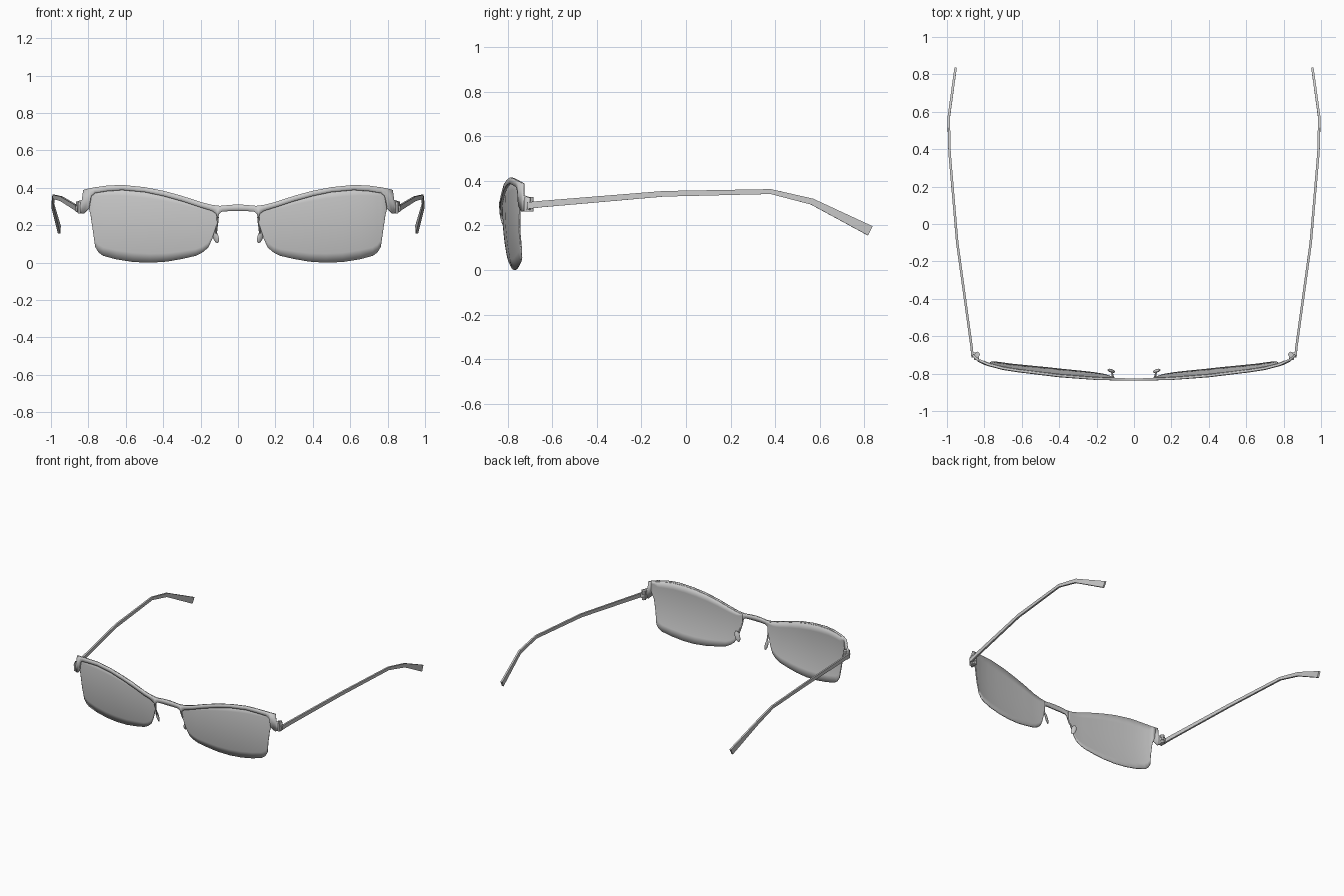
import bpy, bmesh, math
from mathutils import Vector, Matrix

if "Cube" in bpy.data.objects:
    bpy.data.objects.remove(bpy.data.objects["Cube"])

# Half profiles: brow (x, top z, bottom z), lens lower edge (x, z), wrap in plan (x, y)
BROW = [(0, .311, .275), (.05, .308, .275), (.085, .304, .273), (.1, .304, .262), (.108, .305, .235),
        (.118, .306, .262), (.14, .309, .277), (.2, .324, .295), (.3, .357, .328), (.4, .384, .356),
        (.5, .403, .377), (.62, .415, .388), (.7, .411, .382), (.765, .402, .372), (.785, .398, .355),
        (.797, .396, .29), (.825, .388, .262), (.832, .335, .265), (.862, .325, .27)]
LENS = [(.105, .235), (.115, .2), (.139, .123), (.16, .08), (.19, .055), (.225, .037), (.3, .02),
        (.38, .006), (.47, 0), (.56, .004), (.65, .018), (.72, .037), (.745, .055), (.763, .085),
        (.775, .17), (.788, .26), (.805, .32)]
WRAP = [(0, -.838), (.2, -.834), (.4, -.822), (.6, -.801), (.7, -.785), (.78, -.763), (.83, -.738), (.865, -.705)]


def interp(table, x, k=1):
    for a, b in zip(table, table[1:]):
        if x <= b[0]:
            return a[k] + (b[k] - a[k]) * (x - a[0]) / (b[0] - a[0])
    return table[-1][k]


def wrap(x, z, back=0):
    return (x, interp(WRAP, x) + .42 * (z - .28) ** 2 + back, z)


def finish(name, bm, thick=0, angle=30):
    bmesh.ops.recalc_face_normals(bm, faces=bm.faces)
    me = bpy.data.meshes.new(name)
    bm.to_mesh(me)
    bm.free()
    ob = bpy.data.objects.new(name, me)
    bpy.context.collection.objects.link(ob)
    m = ob.modifiers.new("mirror", 'MIRROR')
    m.use_clip = True
    m.merge_threshold = .0005
    if thick:
        s = ob.modifiers.new("thickness", 'SOLIDIFY')
        s.thickness = thick
        s.offset = 0
    bpy.ops.object.select_all(action='DESELECT')
    ob.select_set(True)
    bpy.context.view_layer.objects.active = ob
    bpy.ops.object.shade_smooth_by_angle(angle=math.radians(angle))
    return ob


def sheet(name, cols, rows, back, thick):
    """Wrapped panel from columns of (x, top z, bottom z)."""
    bm = bmesh.new()
    grid = [[bm.verts.new(wrap(x, t + (b - t) * i / rows, back)) for i in range(rows + 1)]
            for x, t, b in cols]
    for c, d in zip(grid, grid[1:]):
        for i in range(rows):
            bm.faces.new((c[i], c[i + 1], d[i + 1], d[i]))
    return finish(name, bm, thick)


def sweep(name, path, sides=4):
    """Bar along points of (x, y, z, width, height)."""
    bm = bmesh.new()
    pts = [Vector(p[:3]) for p in path]
    rings = []
    for i, p in enumerate(path):
        t = (pts[min(i + 1, len(pts) - 1)] - pts[max(i - 1, 0)]).normalized()
        side = t.cross(Vector((0, 0, 1))).normalized()
        up = side.cross(t)
        r = .5 / math.cos(math.pi / sides)
        ring = []
        for k in range(sides):
            a = 2 * math.pi * (k + .5) / sides
            ring.append(bm.verts.new(pts[i] + side * p[3] * r * math.cos(a) + up * p[4] * r * math.sin(a)))
        rings.append(ring)
    for a, b in zip(rings, rings[1:]):
        for k in range(sides):
            j = (k + 1) % sides
            bm.faces.new((a[k], a[j], b[j], b[k]))
    bm.faces.new(rings[0])
    bm.faces.new(rings[-1])
    return finish(name, bm)


# Brow frame with bridge and curled end pieces, then the rimless lenses
sheet("brow_frame", BROW, 2, 0.006, .012)
sheet("lens", [(x, interp(BROW, x) - .006, b) for x, b in LENS], 8, .014, .006)

# Temples, drooping and turning inward behind the ear
sweep("temple", [(.863, -.712, .289, .013, .03), (.868, -.66, .295, .013, .029),
                 (.945, -.1, .342, .013, .025), (.986, .38, .352, .013, .022),
                 (.991, .565, .307, .013, .028), (.955, .826, .176, .013, .046)])

# Hinge: stacked knuckles with two leaves
bm = bmesh.new()
for z, h in ((.273, .02), (.295, .018), (.317, .02)):
    bmesh.ops.create_cone(bm, cap_ends=True, segments=12, radius1=.014, radius2=.014, depth=h,
                          matrix=Matrix.Translation((.838, -.697, z)))
for c, s in (((.843, -.712, .294), (.026, .03, .062)), ((.853, -.698, .292), (.022, .022, .028))):
    bmesh.ops.create_cube(bm, size=1, matrix=Matrix.Translation(c) @ Matrix.Diagonal((*s, 1)))
finish("hinge", bm)

# Nose pads on bent wire arms
sweep("nose_pad_arm", [(.108, -.83, .245, .01, .01), (.111, -.822, .215, .01, .01),
                       (.115, -.808, .185, .01, .01), (.118, -.79, .155, .01, .01)], 6)
bm = bmesh.new()
bmesh.ops.create_uvsphere(bm, u_segments=12, v_segments=8, radius=1,
                          matrix=Matrix.Translation((.121, -.785, .143)) @ Matrix.Rotation(math.radians(-18), 4, 'Y').inverted()
                          @ Matrix.Rotation(math.radians(30), 4, 'Z') @ Matrix.Diagonal((.018, .008, .041, 1)))
finish("nose_pad", bm, angle=60)
